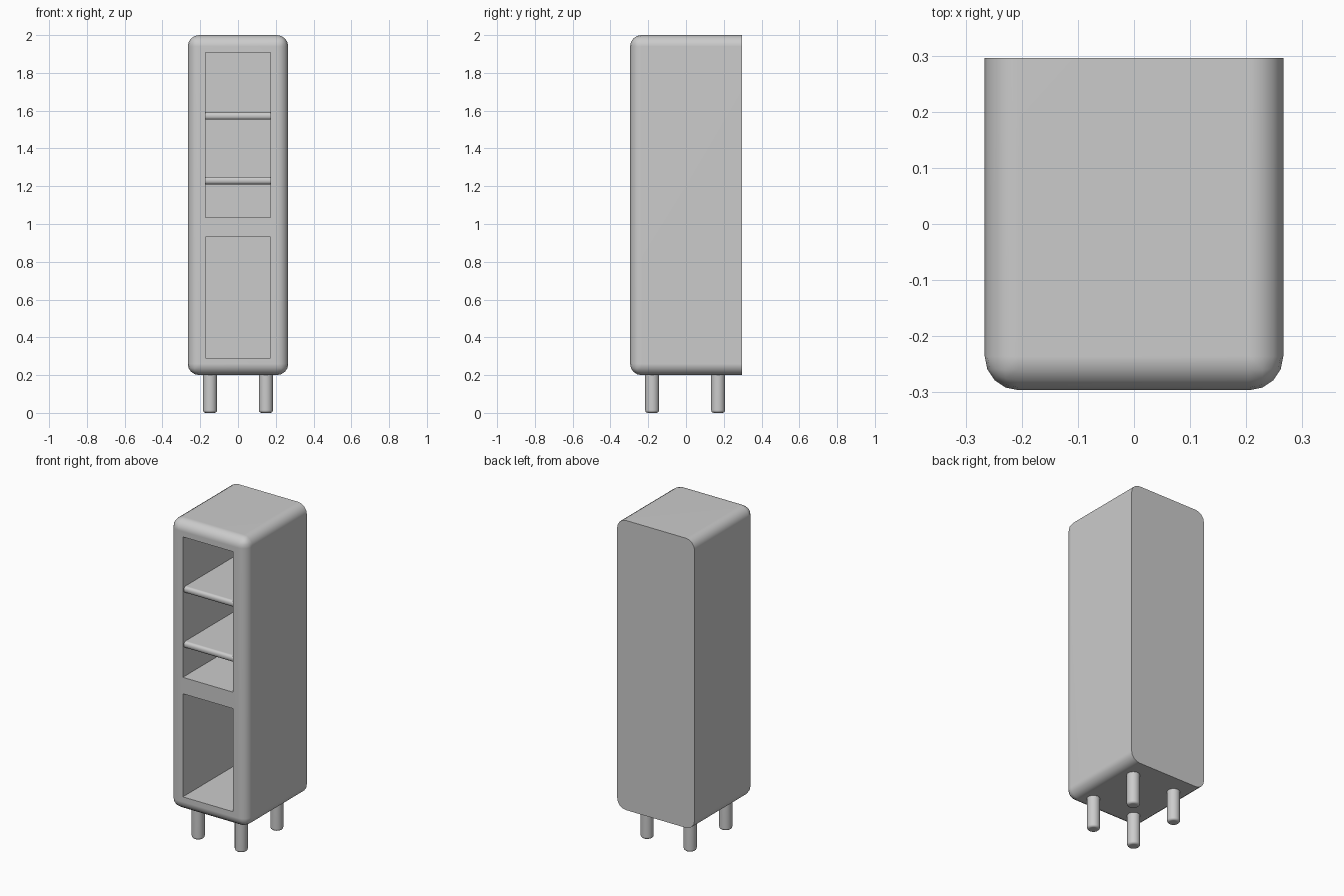
import bpy, bmesh, math
from mathutils import Matrix, Vector

if "Cube" in bpy.data.objects:
    bpy.data.objects.remove(bpy.data.objects["Cube"], do_unlink=True)

# One plain grey finish
grey = bpy.data.materials.new("warm_grey_finish")
grey.use_nodes = True
colour = (0.6, 0.6, 0.6, 1)
grey.diffuse_color = colour
grey.node_tree.nodes["Principled BSDF"].inputs["Base Color"].default_value = colour


def box(bm, low, high):
    low, high = Vector(low), Vector(high)
    matrix = Matrix.Translation((low + high) / 2) @ Matrix.Diagonal((*(high - low), 1))
    bmesh.ops.create_cube(bm, size=1, matrix=matrix)


def round_edges(bm, rule, radius, segments):
    edges = [e for e in bm.edges if rule(*[v.co for v in e.verts])]
    bmesh.ops.bevel(bm, geom=edges, offset=radius, segments=segments,
                    profile=0.5, affect='EDGES')


def finish(bm, name):
    mesh = bpy.data.meshes.new(name)
    bm.to_mesh(mesh)
    bm.free()
    obj = bpy.data.objects.new(name, mesh)
    bpy.context.collection.objects.link(obj)
    mesh.materials.append(grey)
    return obj


def smooth(obj):
    bpy.ops.object.select_all(action='DESELECT')
    obj.select_set(True)
    bpy.context.view_layer.objects.active = obj
    bpy.ops.object.shade_smooth_by_angle(angle=math.radians(40))
    weighted = obj.modifiers.new("even_shading", 'WEIGHTED_NORMAL')
    weighted.keep_sharp = True


HALF_W, HALF_D, BASE, TOP = 0.266, 0.296, 0.2, 2.0
OPEN_W, INNER_BACK = 0.172, 0.265

# Cabinet shell: every edge rounded except those around the flat back
bm = bmesh.new()
box(bm, (-HALF_W, -HALF_D, BASE), (HALF_W, HALF_D, TOP))
round_edges(bm, lambda a, b: min(a.y, b.y) < 0, 0.06, 4)
cabinet = finish(bm, "cabinet")

# Upper and lower compartments, cut out of the shell
bm = bmesh.new()
for bottom, top in ((0.291, 0.932), (1.034, 1.907)):
    box(bm, (-OPEN_W, -HALF_D - 0.1, bottom), (OPEN_W, INNER_BACK, top))
cutter = finish(bm, "compartment_cutter")
cutter.hide_render = True
cut = cabinet.modifiers.new("compartments", 'BOOLEAN')
cut.operation, cut.solver, cut.object = 'DIFFERENCE', 'EXACT', cutter
bpy.context.view_layer.objects.active = cabinet
bpy.ops.object.modifier_apply(modifier=cut.name)
bpy.data.objects.remove(cutter, do_unlink=True)
smooth(cabinet)

# Shelves with a rounded front edge
for name, z in (("lower_shelf", 1.23), ("upper_shelf", 1.572)):
    bm = bmesh.new()
    box(bm, (-OPEN_W, -0.285, z - 0.02), (OPEN_W, INNER_BACK, z + 0.02))
    round_edges(bm, lambda a, b: max(a.y, b.y) < 0 and abs(a.z - b.z) < 0.001, 0.017, 4)
    smooth(finish(bm, name))

# Round legs with softened feet
for side, x in (("left", 0.148), ("right", -0.148)):
    for end, y in (("front", -0.179), ("back", 0.17)):
        bm = bmesh.new()
        bmesh.ops.create_cone(bm, cap_ends=True, segments=32, radius1=0.037,
                              radius2=0.037, depth=0.21,
                              matrix=Matrix.Translation((x, y, 0.105)))
        round_edges(bm, lambda a, b: max(a.z, b.z) < 0.01, 0.014, 3)
        smooth(finish(bm, f"{end}_{side}_leg"))
